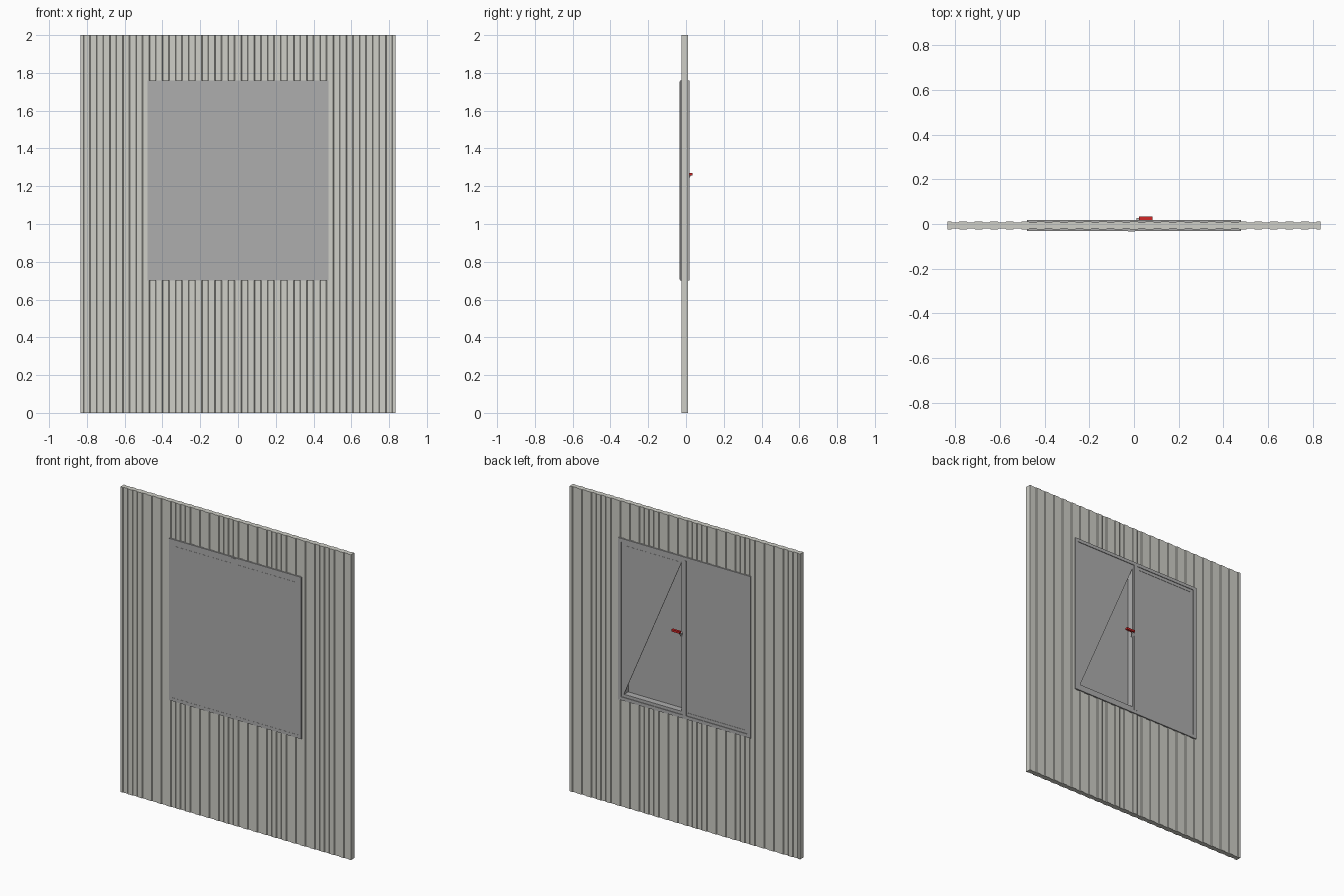
import bpy, bmesh

if "Cube" in bpy.data.objects:
    bpy.data.objects.remove(bpy.data.objects["Cube"])

def material(name, rgb):
    m = bpy.data.materials.new(name)
    m.diffuse_color = (*rgb, 1)
    m.use_nodes = True
    m.node_tree.nodes["Principled BSDF"].inputs["Base Color"].default_value = m.diffuse_color
    return m

PANEL = material("panel_paint", (0.62, 0.62, 0.57))
GREY = material("window_grey", (0.42, 0.42, 0.42))
RED = material("handle_red", (0.65, 0.02, 0.02))

def prism(name, pts, axis, lo, hi, mat):
    """Extrude a closed 2D outline along an axis ('x', 'y' or 'z')."""
    def place(p, d):
        return {'x': (d, p[0], p[1]), 'y': (p[0], d, p[1]), 'z': (p[0], p[1], d)}[axis]
    bm = bmesh.new()
    a = [bm.verts.new(place(p, lo)) for p in pts]
    b = [bm.verts.new(place(p, hi)) for p in pts]
    bm.faces.new(a)
    bm.faces.new(b[::-1])
    for i in range(len(pts)):
        j = (i + 1) % len(pts)
        bm.faces.new((a[i], b[i], b[j], a[j]))
    bmesh.ops.recalc_face_normals(bm, faces=bm.faces)
    me = bpy.data.meshes.new(name)
    bm.to_mesh(me)
    bm.free()
    ob = bpy.data.objects.new(name, me)
    bpy.context.collection.objects.link(ob)
    me.materials.append(mat)
    return ob

def box(name, x0, x1, y0, y1, z0, z1, mat=GREY):
    return prism(name, [(x0, z0), (x1, z0), (x1, z1), (x0, z1)], 'y', y0, y1, mat)

def frame(name, x0, x1, z0, z1, w, y0, y1):
    """Rectangular frame from four bars."""
    box(name + "_left", x0, x0 + w, y0, y1, z0, z1)
    box(name + "_right", x1 - w, x1, y0, y1, z0, z1)
    box(name + "_bottom", x0 + w, x1 - w, y0, y1, z0, z0 + w)
    box(name + "_top", x0 + w, x1 - w, y0, y1, z1 - w, z1)

# Ribbed wall sheet with shallow grooves on both sides
W, N = 0.835, 24
P = 2 * W / N
def ribs(y_out, y_in):
    row = [(-W, y_out)]
    for i in range(N):
        x = -W + i * P
        row += [(x + P * f, y) for f, y in
                ((.23, y_out), (.29, y_in), (.71, y_in), (.77, y_out))]
    return row + [(W, y_out)]

outline = ribs(-0.0245, -0.0205) + ribs(0.0115, 0.0075)[::-1]
wall = prism("ribbed_wall", outline, 'z', 0, 2, PANEL)

# Window opening
cutter = box("opening_cutter", -0.46, 0.46, -0.2, 0.2, 0.72, 1.74)
cutter.hide_render = True
cutter.hide_viewport = True
cut = wall.modifiers.new("opening", 'BOOLEAN')
cut.operation = 'DIFFERENCE'
cut.solver = 'EXACT'
cut.object = cutter

# Outer trim on both faces of the wall
frame("outer_frame", -0.48, 0.48, 0.70, 1.76, 0.022, -0.031, 0.018)

# Two sashes: frame and thin front pane
for side, x0, x1 in (("left", -0.458, -0.004), ("right", 0.004, 0.458)):
    frame(side + "_sash", x0, x1, 0.722, 1.738, 0.02, -0.030, 0.014)
    box(side + "_front_pane", x0 + .02, x1 - .02, -0.031, -0.028, 0.742, 1.718)

# Back infill: full on the left sash, corner piece on the right sash
box("left_back_pane", -0.44, -0.022, 0.009, 0.012, 0.742, 1.718)
prism("right_back_pane", [(0.022, 1.718), (0.44, 0.742), (0.44, 1.718)], 'y', 0.012, 0.015, GREY)

# Centre cover strip and front edge strip
box("meeting_strip", -0.026, 0.004, -0.034, -0.029, 0.705, 1.755)
box("back_meeting_strip", -0.012, 0.012, 0.014, 0.019, 0.722, 1.738)

# Latch handle with tapered bracket
box("handle_grip", 0.022, 0.082, 0.018, 0.034, 1.257, 1.27, RED)
prism("handle_bracket", [(0.012, 1.265), (0.026, 1.258), (0.012, 1.23)], 'x', 0.012, 0.034, GREY)
